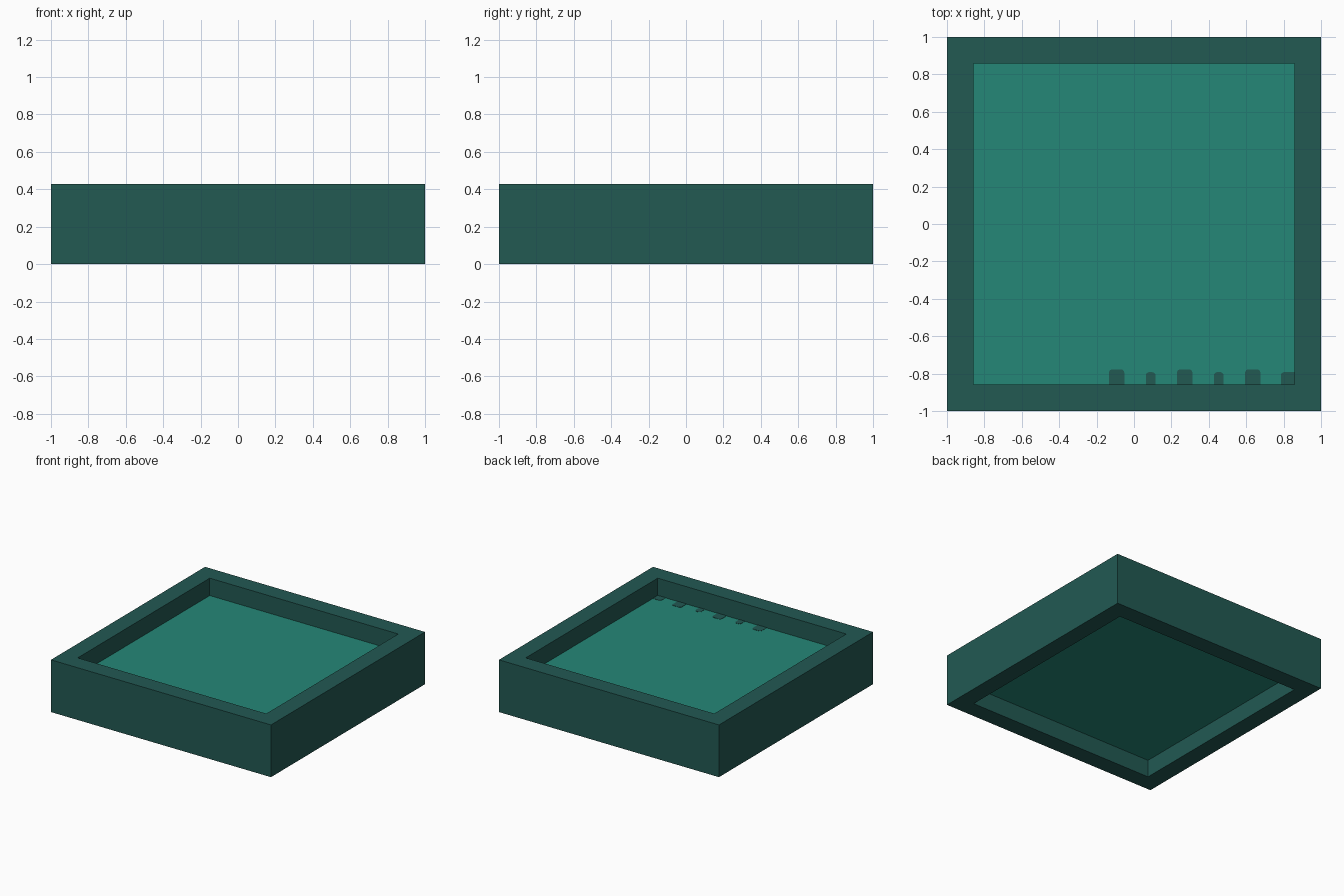
import bpy, bmesh
from math import pi
from mathutils import Matrix, Vector

if "Cube" in bpy.data.objects:
    bpy.data.objects.remove(bpy.data.objects["Cube"], do_unlink=True)

OUTER, INNER = 1.0, 0.857
LAYER = 0.143
HEIGHT = 3 * LAYER


def make_material(name, rgb):
    mat = bpy.data.materials.new(name)
    mat.use_nodes = True
    colour = (*rgb, 1)
    mat.diffuse_color = colour
    mat.node_tree.nodes["Principled BSDF"].inputs["Base Color"].default_value = colour
    return mat


def finish(bm, name, mat):
    bmesh.ops.recalc_face_normals(bm, faces=bm.faces)
    mesh = bpy.data.meshes.new(name)
    bm.to_mesh(mesh)
    bm.free()
    mesh.materials.append(mat)
    obj = bpy.data.objects.new(name, mesh)
    bpy.context.collection.objects.link(obj)
    return obj


def box(low, high):
    bm = bmesh.new()
    low, high = Vector(low), Vector(high)
    bmesh.ops.create_cube(bm, size=1)
    bmesh.ops.scale(bm, vec=high - low, verts=bm.verts)
    bmesh.ops.translate(bm, vec=(low + high) / 2, verts=bm.verts)
    return bm


dark_teal = make_material("dark teal", (0.0160, 0.1000, 0.0860))
bright_teal = make_material("bright teal", (0.0180, 0.2450, 0.1850))

# Square frame: a rectangular section carried round four mitred corners
bm = bmesh.new()
section = [(OUTER, 0), (OUTER, HEIGHT), (INNER, HEIGHT), (INNER, 0)]
corners = []
for i in range(4):
    turn = Matrix.Rotation(i * pi / 2, 3, "Z")
    corners.append([bm.verts.new(turn @ Vector((r, r, z))) for r, z in section])
for i in range(4):
    a, b = corners[i], corners[(i + 1) % 4]
    for j in range(4):
        k = (j + 1) % 4
        bm.faces.new((a[j], b[j], b[k], a[k]))
finish(bm, "frame", dark_teal)

# Recessed panel, open above and below
finish(box((-INNER, -INNER, LAYER), (INNER, INNER, 2 * LAYER)), "panel", bright_teal)

# Thin rounded marks along the front edge of the panel, wide and narrow in turn
for i in range(6):
    x = -0.093 + i * 0.182
    wide = i % 2 == 0
    half = 0.041 if wide else 0.026
    depth = 0.08 if wide else 0.065
    right = x + half
    if i == 5:
        x, right = 0.811, INNER
    bm = box((x - half, -INNER, 2 * LAYER), (right, depth - INNER, 2 * LAYER + 0.002))
    ends = [e for e in bm.edges
            if all(v.co.y > 0.01 - INNER for v in e.verts)
            and abs(e.verts[0].co.z - e.verts[1].co.z) > 0.001
            and e.verts[0].co.x < INNER - 0.001]
    bmesh.ops.bevel(bm, geom=ends, offset=0.018, segments=4, profile=0.5, affect="EDGES")
    finish(bm, f"edge_mark_{i + 1}", dark_teal)
